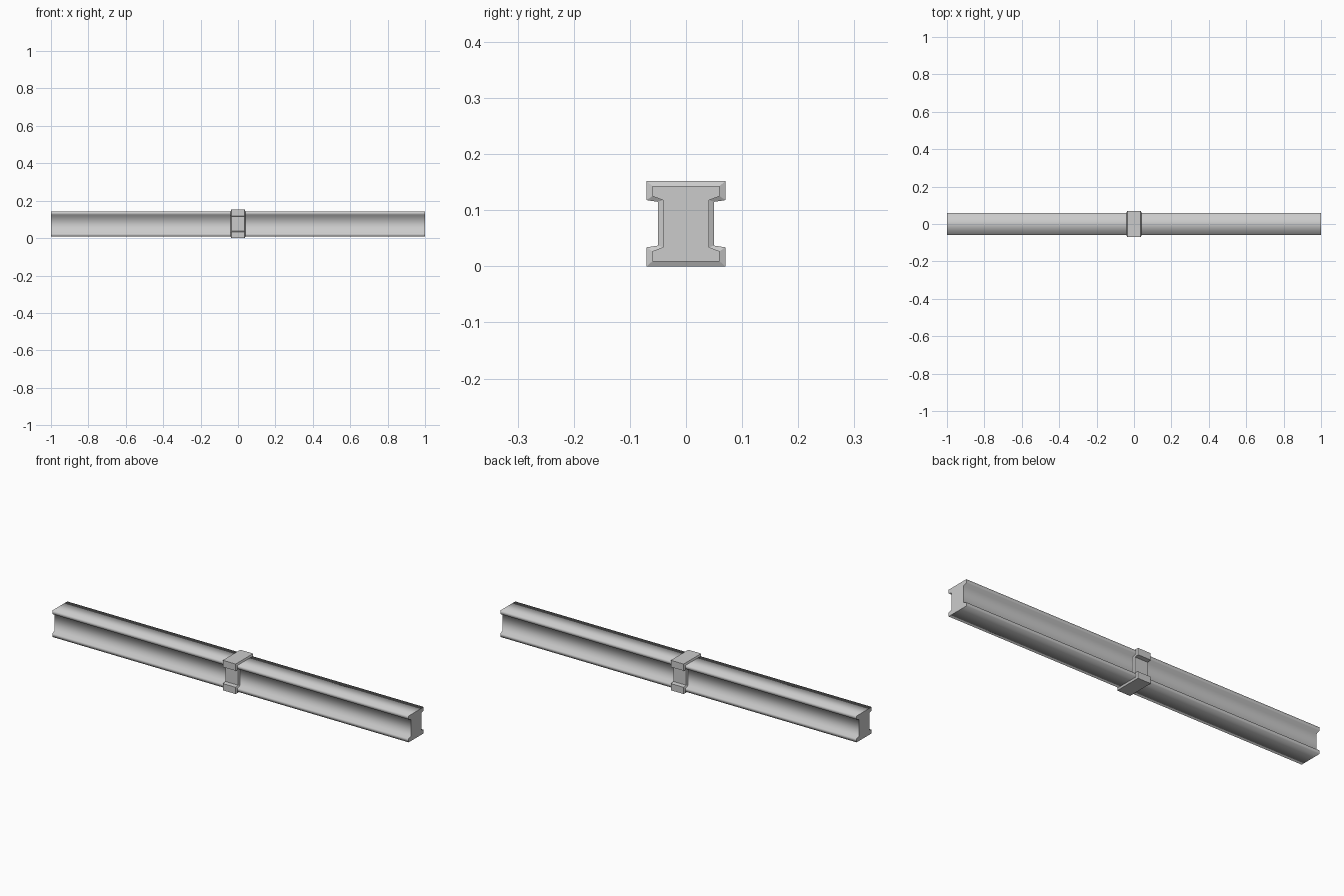
import bpy, bmesh

if "Cube" in bpy.data.objects:
    bpy.data.objects.remove(bpy.data.objects["Cube"])


def i_profile(flange, web, half, tip, root, mid=0.076):
    """Closed I-shaped outline in the YZ plane, mirrored from one quarter."""
    quarter = [(flange, half), (flange, tip), (web, root)]
    right = quarter + [(y, -z) for y, z in reversed(quarter)]
    left = [(-y, -z) for y, z in right]
    return [(y, z + mid) for y, z in right + left]


def loft(name, sections, caps=True, closed=False, smooth=False):
    """Bridge matching outlines placed at successive x positions."""
    bm = bmesh.new()
    rings = [[bm.verts.new((x, y, z)) for y, z in prof] for x, prof in sections]
    n = len(rings[0])
    pairs = list(zip(rings, rings[1:]))
    if closed:
        pairs.append((rings[-1], rings[0]))
    for a, b in pairs:
        for i in range(n):
            j = (i + 1) % n
            bm.faces.new((a[i], a[j], b[j], b[i])).smooth = smooth
    if caps:
        for ring in (rings[0], rings[-1]):
            cap = bm.faces.new(ring)
            for e in cap.edges:
                e.smooth = False
    bmesh.ops.recalc_face_normals(bm, faces=bm.faces)
    mesh = bpy.data.meshes.new(name)
    bm.to_mesh(mesh)
    bm.free()
    obj = bpy.data.objects.new(name, mesh)
    bpy.context.collection.objects.link(obj)
    return obj


beam_outline = i_profile(0.060, 0.041, 0.067, 0.049, 0.042)
collar_outline = i_profile(0.070, 0.050, 0.076, 0.042, 0.039)

# Long I-beam with smooth-shaded sides and crisp ends
loft("beam", [(-1, beam_outline), (1, beam_outline)], smooth=True)

# Joint collar with slightly tapered side faces
loft("joint_collar", [(-0.040, beam_outline), (-0.036, collar_outline),
                      (0.036, collar_outline), (0.040, beam_outline)], caps=False)
